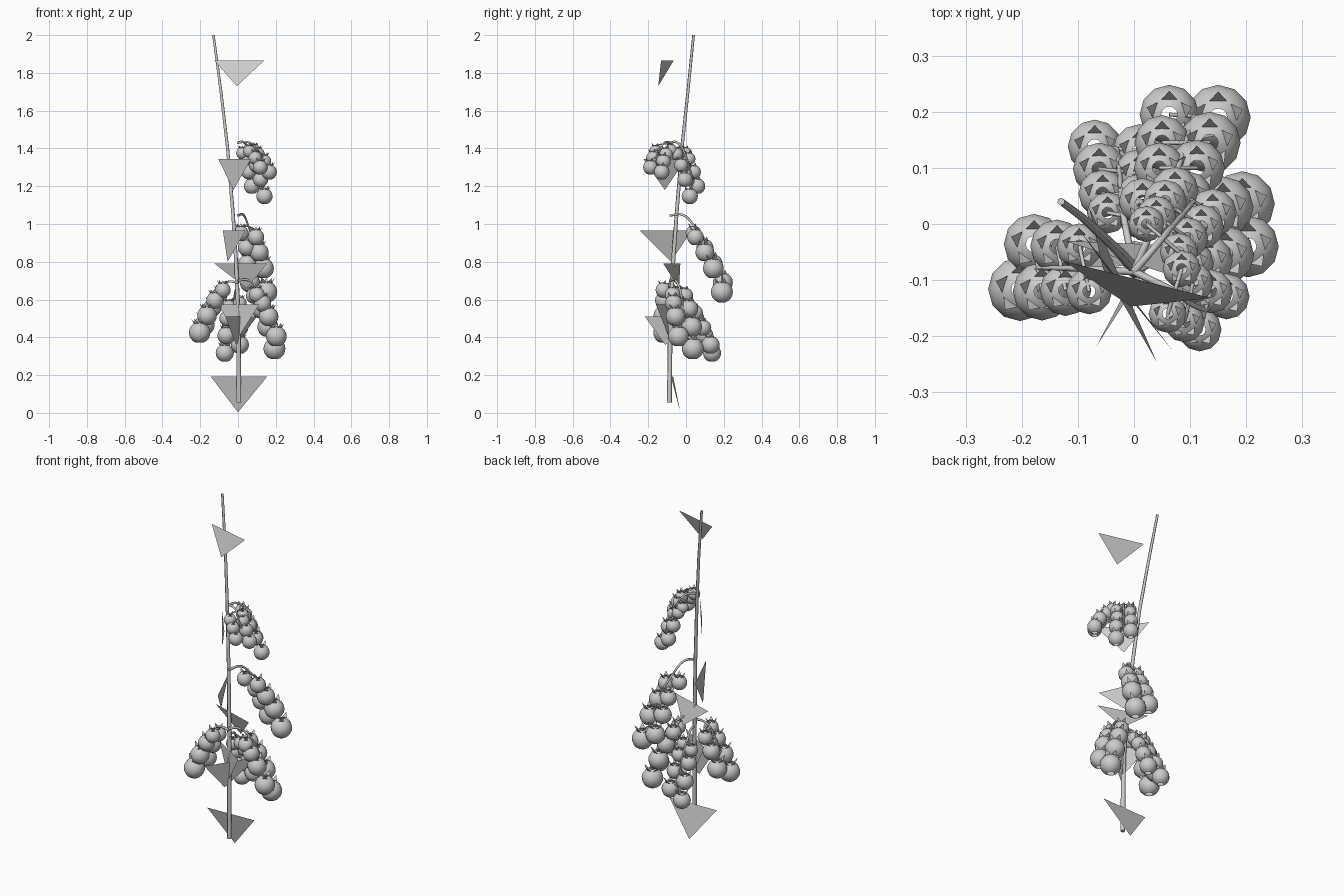
import bpy, math
from mathutils import Vector

if "Cube" in bpy.data.objects:
    bpy.data.objects.remove(bpy.data.objects["Cube"])

AXIS = Vector((0.0, -0.085, 0.0))


def mesh_object(name, verts, faces, smooth=False):
    me = bpy.data.meshes.new(name)
    me.from_pydata([tuple(v) for v in verts], [], faces)
    me.update()
    if smooth:
        for p in me.polygons:
            p.use_smooth = len(p.vertices) == 4
    ob = bpy.data.objects.new(name, me)
    bpy.context.collection.objects.link(ob)
    return ob


def tube(name, points, r0, r1, kind='POLY'):
    cu = bpy.data.curves.new(name, 'CURVE')
    cu.dimensions = '3D'
    cu.bevel_depth = 1.0
    cu.bevel_resolution = 1
    cu.resolution_u = 4
    cu.use_fill_caps = True
    sp = cu.splines.new(kind)
    n = len(points)
    if kind == 'POLY':
        sp.points.add(n - 1)
        for i, p in enumerate(points):
            sp.points[i].co = (*p, 1)
            sp.points[i].radius = r0 + (r1 - r0) * i / (n - 1)
    else:
        sp.bezier_points.add(n - 1)
        for i, p in enumerate(points):
            b = sp.bezier_points[i]
            b.co = p
            b.handle_left_type = b.handle_right_type = 'AUTO'
            b.radius = r0 + (r1 - r0) * i / (n - 1)
    ob = bpy.data.objects.new(name, cu)
    bpy.context.collection.objects.link(ob)


# round fruit with open poles and a crown of five pointed sepals
def fruit(name, x, y, z, r, seg=12, rings=9):
    c = Vector((x, y, z))
    verts, faces = [], []
    for j in range(rings):
        t = math.radians(16 + (160 - 16) * j / (rings - 1))
        for i in range(seg):
            a = math.tau * i / seg
            verts.append(c + r * Vector((math.sin(t) * math.cos(a), math.sin(t) * math.sin(a), math.cos(t))))
    for j in range(rings - 1):
        for i in range(seg):
            k = (i + 1) % seg
            faces.append((j * seg + i, (j + 1) * seg + i, (j + 1) * seg + k, j * seg + k))
    for i in range(5):
        a = math.pi / 2 + math.tau * i / 5
        out = Vector((math.cos(a), math.sin(a), 0))
        side = Vector((-out.y, out.x, 0))
        n = len(verts)
        base = c + out * r * 0.5 + Vector((0, 0, r * 0.84))
        verts += [base - side * r * 0.27, base + side * r * 0.27,
                  c + out * r * 0.8 + Vector((0, 0, r * 1.28))]
        faces.append((n, n + 1, n + 2))
    mesh_object(name, verts, faces, smooth=True)


# hanging bunch: two rows of fruit, arching stalk, short stalks to each fruit
def truss(name, start_z, row_a, row_b):
    spine = [AXIS + Vector((0, 0, start_z))]
    m = min(len(row_a), len(row_b))
    for i in range(m):
        a, b = Vector(row_a[i][:3]), Vector(row_b[i][:3])
        r = max(row_a[i][3], row_b[i][3])
        p = (a + b) / 2 + Vector((0, 0, r * 1.1))
        if i == 0:
            q = (spine[0] + p) / 2
            q.z = max(start_z, p.z) + 0.005
            spine.append(q)
        spine.append(p)
    tube(name + "_stalk", spine, 0.007, 0.004, 'BEZIER')
    for row, tag in ((row_a, "a"), (row_b, "b")):
        for i, f in enumerate(row):
            fruit(f"{name}_fruit_{tag}{i}", *f)
            top = Vector(f[:3]) + Vector((0, 0, f[3] * 0.9))
            tube(f"{name}_pedicel_{tag}{i}", [spine[min(i, m - 1) + 2], top], 0.0035, 0.0035)


# main stem
tube("main_stem", [(0.005, -0.088, 0.055), (0.003, -0.083, 0.5), (-0.01, -0.068, 0.8),
                   (-0.026, -0.05, 1.05), (-0.055, -0.022, 1.4), (-0.09, 0.01, 1.7),
                   (-0.13, 0.04, 2.0)], 0.013, 0.007)

# bunches
truss("left_truss", 0.69,
      [(-.08, -.12, .65, .041), (-.122, -.118, .595, .046), (-.164, -.12, .515, .052), (-.203, -.116, .425, .057)],
      [(-.097, -.04, .625, .041), (-.137, -.04, .555, .048), (-.178, -.036, .465, .054)])
truss("right_truss", 0.70,
      [(.10, -.07, .625, .042), (.13, -.065, .58, .046), (.162, -.055, .51, .052), (.203, -.04, .405, .055)],
      [(.085, -.005, .62, .043), (.12, .015, .55, .05), (.158, .03, .455, .055), (.193, .036, .34, .058)])
truss("back_truss", 0.65,
      [(-.047, .02, .56, .037), (-.056, .054, .50, .043), (-.062, .098, .41, .047), (-.07, .138, .317, .048)],
      [(.01, .01, .58, .036), (.01, .05, .53, .040), (.01, .09, .45, .044), (.01, .13, .36, .048)])
truss("middle_truss", 1.045,
      [(.015, .04, .95, .042), (.045, .10, .875, .045), (.05, .145, .79, .049), (.063, .195, .69, .053)],
      [(.095, .05, .93, .044), (.112, .10, .85, .05), (.135, .145, .765, .055), (.15, .19, .64, .058)])
truss("top_front_truss", 1.43,
      [(.06, -.16, 1.385, .034), (.09, -.175, 1.35, .036), (.117, -.188, 1.30, .039)],
      [(.085, -.08, 1.39, .034), (.105, -.105, 1.37, .036), (.137, -.12, 1.33, .039), (.165, -.129, 1.275, .041)])
truss("top_back_truss", 1.43,
      [(.022, 0, 1.375, .032), (.04, .015, 1.345, .035), (.055, .04, 1.275, .039), (.073, .06, 1.20, .042)],
      [(.08, -.05, 1.37, .034), (.095, -.025, 1.31, .037), (.12, -.005, 1.235, .04), (.14, .02, 1.147, .043)])

# single-triangle leaves: two upper corners and a drooping tip
LEAVES = [
    ((-.145, -.08, .193), (.155, -.068, .193), (.0, -.03, .003)),
    ((-.067, -.218, .51), (.10, .04, .51), (-.01, -.11, .36)),
    ((-.108, -.02, .575), (.113, -.16, .575), (.003, -.09, .40)),
    ((-.124, -.03, .79), (.155, -.12, .79), (.045, -.037, .66)),
    ((.04, -.245, .965), (-.08, .03, .965), (-.055, -.08, .80)),
    ((.07, -.227, 1.345), (-.105, .0, 1.345), (-.024, -.112, 1.18)),
    ((-.125, -.066, 1.865), (.138, -.132, 1.865), (-.006, -.147, 1.73)),
]
for i, tri in enumerate(LEAVES):
    mesh_object(f"leaf_{i}", tri, [(0, 1, 2)])
